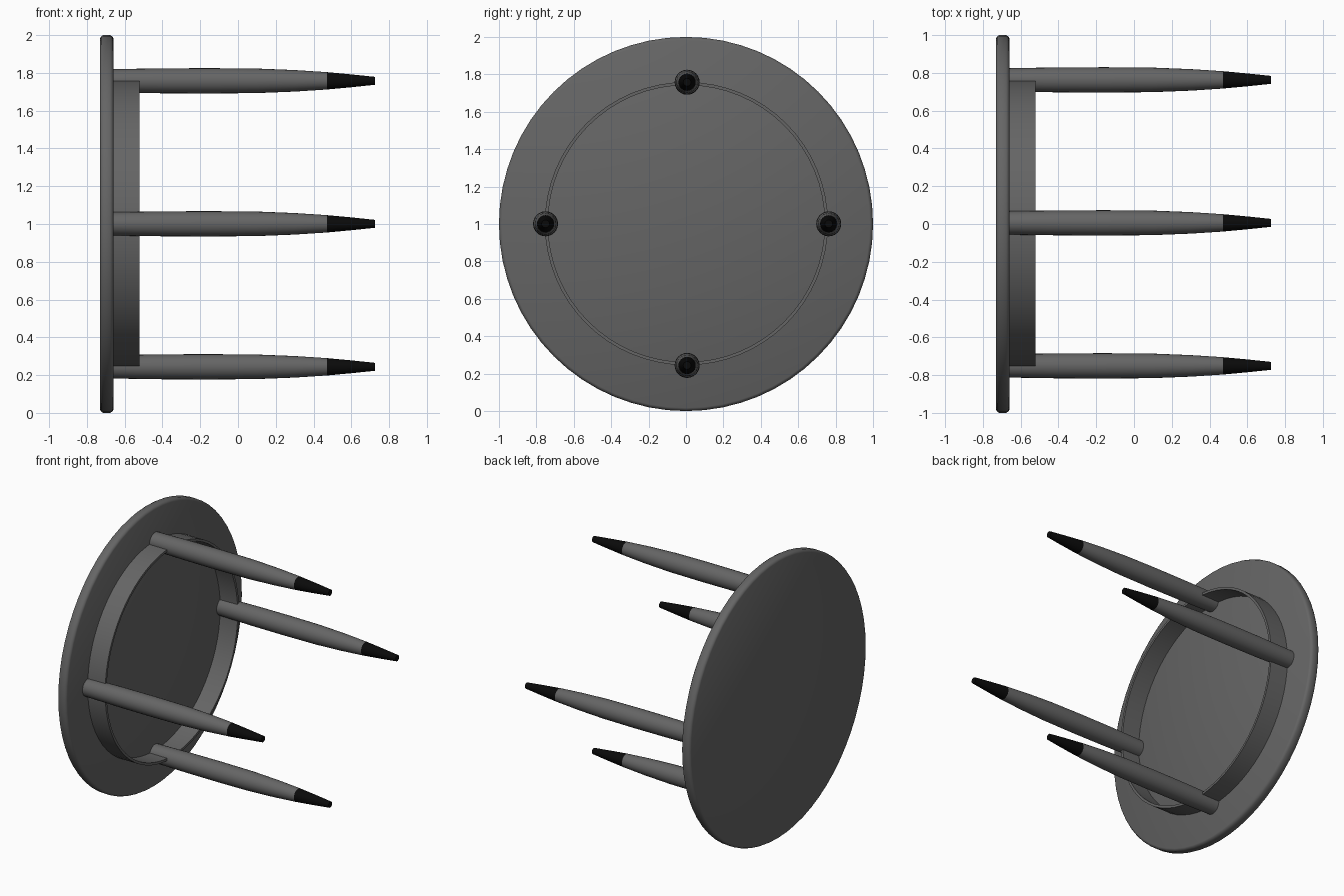
import bpy, bmesh, math
from mathutils import Vector

cube = bpy.data.objects.get("Cube")
if cube:
    bpy.data.objects.remove(cube, do_unlink=True)


def material(name, rgb):
    m = bpy.data.materials.new(name)
    m.use_nodes = True
    m.diffuse_color = (*rgb, 1)
    m.node_tree.nodes["Principled BSDF"].inputs["Base Color"].default_value = (*rgb, 1)
    return m


grey = material("grey_wood", (0.13, 0.13, 0.13))
black = material("black_foot", (0.003, 0.003, 0.003))


def lathe(name, profile, sides, centre, closed=False, foot_from=None):
    """Turn a profile of (x, radius) points around the x axis."""
    bm = bmesh.new()
    rings = []
    for x, r in profile:
        rings.append([bm.verts.new((x, r * math.cos(a), r * math.sin(a)))
                      for a in (math.tau * i / sides for i in range(sides))])
    pairs = list(zip(rings, rings[1:]))
    if closed:
        pairs.append((rings[-1], rings[0]))
    else:
        bm.faces.new(rings[0])
        bm.faces.new(rings[-1])
    for a, b in pairs:
        for i in range(sides):
            j = (i + 1) % sides
            bm.faces.new((a[i], a[j], b[j], b[i]))
    bmesh.ops.recalc_face_normals(bm, faces=bm.faces)
    # Painted foot: every face beyond the given distance along the leg
    if foot_from is not None:
        for f in bm.faces:
            f.material_index = int(f.calc_center_median().x > foot_from)
    mesh = bpy.data.meshes.new(name)
    bm.to_mesh(mesh)
    bm.free()
    mesh.materials.append(grey)
    if foot_from is not None:
        mesh.materials.append(black)
    ob = bpy.data.objects.new(name, mesh)
    ob.location = Vector(centre)
    bpy.context.collection.objects.link(ob)
    bpy.ops.object.select_all(action="DESELECT")
    ob.select_set(True)
    bpy.context.view_layer.objects.active = ob
    bpy.ops.object.shade_smooth_by_angle(angle=math.radians(35))
    return ob


# Round top with softened rim
lathe("table_top", [(-0.73, 0.983), (-0.725, 0.993), (-0.713, 1.0),
                    (-0.677, 1.0), (-0.665, 0.993), (-0.66, 0.983)], 64, (0, 0, 1))

# Apron ring under the top
lathe("apron", [(-0.662, 0.757), (-0.522, 0.757), (-0.522, 0.74), (-0.662, 0.74)],
      64, (0, 0.002, 1.002), closed=True)

# Four turned legs with black feet
leg = [(-0.662, 0.062), (-0.4, 0.066), (-0.15, 0.067), (0.1, 0.065),
       (0.3, 0.057), (0.47, 0.046), (0.6, 0.034), (0.725, 0.021)]
for i, name in enumerate(["left", "upper", "right", "lower"]):
    a = i * math.pi / 2
    lathe(name + "_leg", leg, 24,
          (0, 0.006 + 0.757 * math.cos(a), 1.001 + 0.757 * math.sin(a)), foot_from=0.47)
